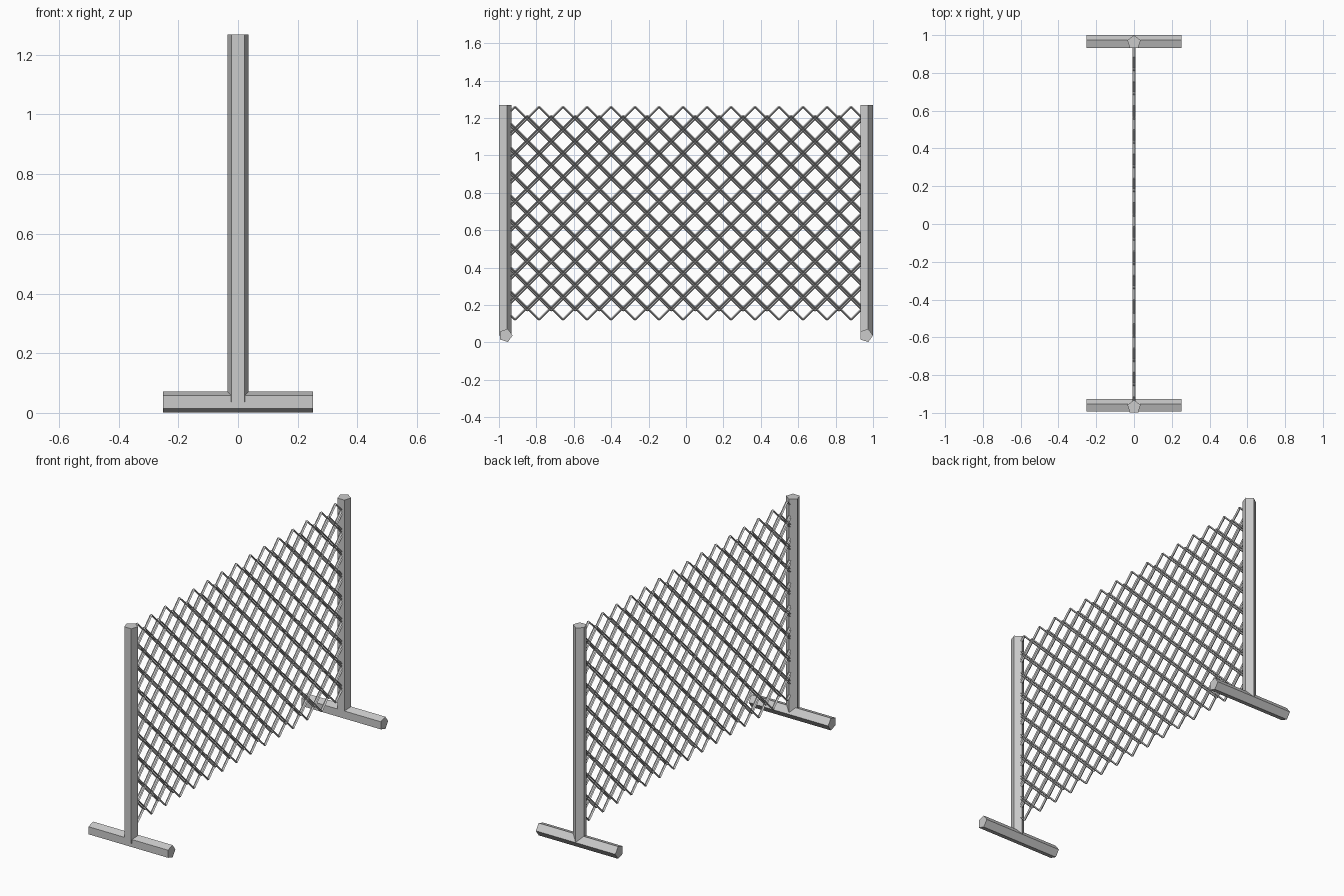
import bpy, bmesh, math
from mathutils import Vector

if "Cube" in bpy.data.objects:
    bpy.data.objects.remove(bpy.data.objects["Cube"])

R = 0.037            # radius of the five-sided bars
P = 0.1283           # lattice pitch
Y0, Y1 = -0.94, 0.94  # lattice ends, inside the posts
FIRST = -0.914       # first lattice peak


def finish(name, bm):
    me = bpy.data.meshes.new(name)
    bm.to_mesh(me)
    bm.free()
    ob = bpy.data.objects.new(name, me)
    bpy.context.collection.objects.link(ob)
    return ob


def prism(bm, a, b, side, ru, rv, n):
    """n-sided bar from a to b; first corner towards 'side', radii ru and rv."""
    a, b, u = Vector(a), Vector(b), Vector(side)
    v = (b - a).normalized().cross(u)
    rings = []
    for p in (a, b):
        rings.append([bm.verts.new(p + ru * math.cos(t) * u + rv * math.sin(t) * v)
                      for t in (2 * math.pi * i / n for i in range(n))])
    for i in range(n):
        j = (i + 1) % n
        bm.faces.new((rings[0][i], rings[0][j], rings[1][j], rings[1][i]))
    bm.faces.new(rings[0][::-1])
    bm.faces.new(rings[1])


# Posts and feet: pentagonal bars with one edge towards +y
for label, y, foot_y in (("near", -0.969, -0.964), ("far", 0.962, 0.963)):
    bm = bmesh.new()
    prism(bm, (0, y, 0.036), (0, y, 1.268), (0, 1, 0), R, R, 5)
    finish(label + "_post", bm)
    bm = bmesh.new()
    prism(bm, (-0.252, foot_y, 0.037), (0.252, foot_y, 0.037), (0, 1, 0), R, R, 5)
    finish(label + "_foot", bm)


# Lattice layers: crossing diagonal wires, clipped to the panel
def lattice(name, anchor, low, high):
    bm = bmesh.new()
    for s in (1, -1):
        for k in range(-12, 28):
            yk = FIRST + k * P
            ends = sorted((yk + s * (low - anchor), yk + s * (high - anchor)))
            a, b = max(ends[0], Y0), min(ends[1], Y1)
            if b - a < 0.01:
                continue
            prism(bm, (0, a, anchor + s * (a - yk)), (0, b, anchor + s * (b - yk)),
                  (1, 0, 0), 0.008, 0.005, 4)
    finish(name, bm)


lattice("lower_wire_lattice", 0.121, 0.121, 0.121 + 8.5 * P)
lattice("upper_wire_lattice", 1.260, 1.260 - 8.5 * P, 1.260)
